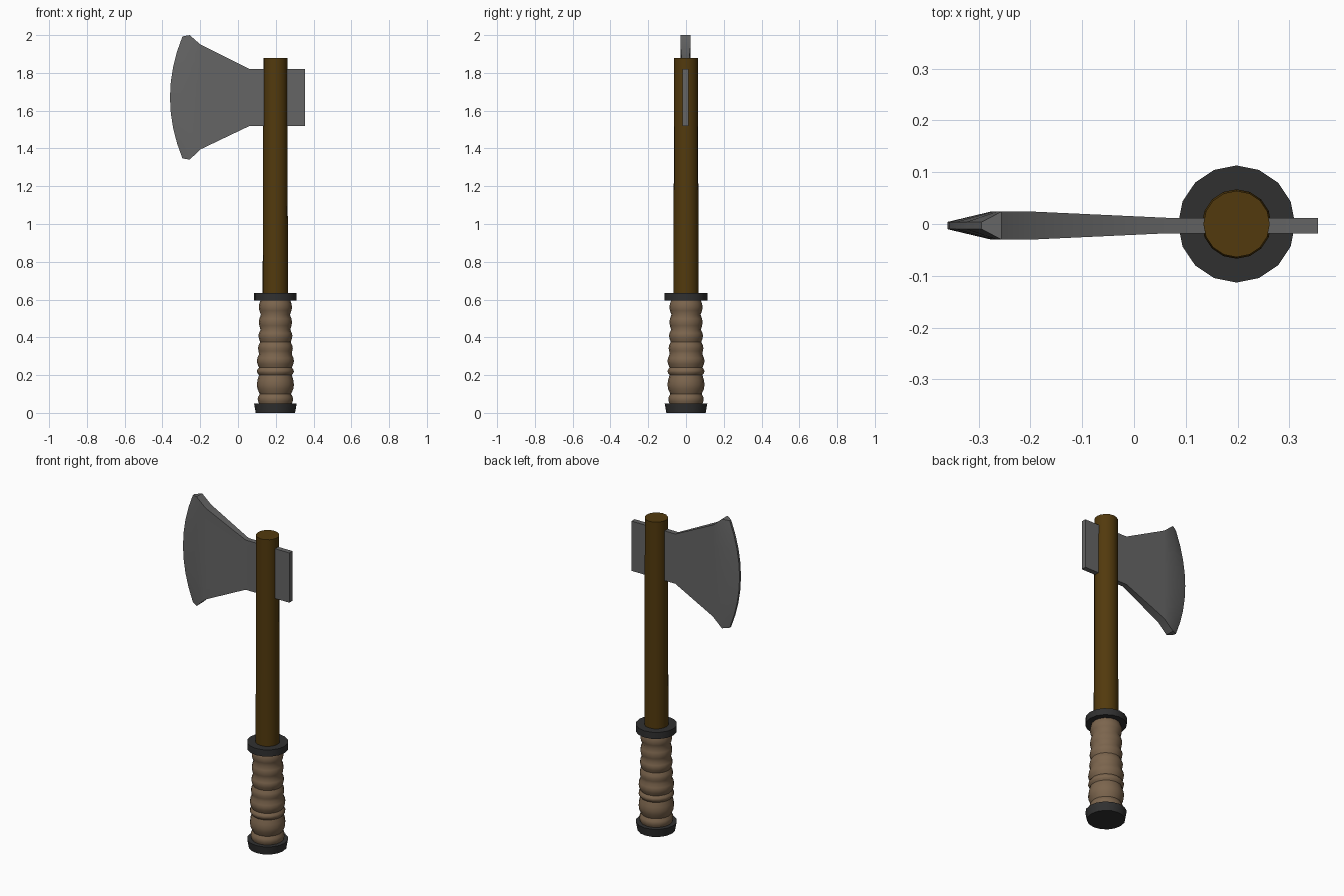
import bpy, bmesh, math

if "Cube" in bpy.data.objects:
    bpy.data.objects.remove(bpy.data.objects["Cube"])

AXIS_X = 0.198   # handle centre line
SIDES = 16


def paint(obj, rgb):
    mat = bpy.data.materials.new(obj.name + "_colour")
    mat.diffuse_color = (*rgb, 1)
    mat.use_nodes = True
    mat.node_tree.nodes["Principled BSDF"].inputs["Base Color"].default_value = mat.diffuse_color
    obj.data.materials.append(mat)


def finish(name, bm, rgb, angle):
    bmesh.ops.recalc_face_normals(bm, faces=bm.faces)
    mesh = bpy.data.meshes.new(name)
    bm.to_mesh(mesh)
    bm.free()
    obj = bpy.data.objects.new(name, mesh)
    bpy.context.collection.objects.link(obj)
    paint(obj, rgb)
    bpy.ops.object.select_all(action='DESELECT')
    obj.select_set(True)
    bpy.context.view_layer.objects.active = obj
    bpy.ops.object.shade_smooth_by_angle(angle=math.radians(angle))
    return obj


def turned(name, profile, rgb, angle=30):
    """Closed turned solid from (radius, z) pairs."""
    bm = bmesh.new()
    rings = []
    for r, z in profile:
        rings.append([bm.verts.new((AXIS_X + r * math.cos(2 * math.pi * i / SIDES),
                                    r * math.sin(2 * math.pi * i / SIDES), z))
                      for i in range(SIDES)])
    for a, b in zip(rings, rings[1:]):
        for i in range(SIDES):
            j = (i + 1) % SIDES
            bm.faces.new((a[i], a[j], b[j], b[i]))
    bm.faces.new(rings[0][::-1])
    bm.faces.new(rings[-1])
    return finish(name, bm, rgb, angle)


# Wooden shaft
turned("shaft", [(0.067, 0.04), (0.067, 0.8), (0.065, 1.1), (0.064, 1.88)],
       (0.085, 0.042, 0.004))

# Dark end cap and collar
DARK = (0.03, 0.03, 0.03)
turned("end_cap", [(0.104, 0.0), (0.113, 0.05)], DARK)
turned("collar", [(0.113, 0.595), (0.113, 0.635)], DARK)

# Wrapped grip: each wrap is a rounded bulge between two grooves
grooves = [0.045, 0.1, 0.2, 0.24, 0.31, 0.375, 0.44, 0.52, 0.6]
bulges = [0.094, 0.098, 0.098, 0.098, 0.092, 0.090, 0.088, 0.088]
profile = [(0.086, grooves[0])]
for lo, hi, r in zip(grooves, grooves[1:], bulges):
    h = hi - lo
    profile += [(r - 0.003, lo + h * 0.27), (r, lo + h * 0.5),
                (r - 0.003, lo + h * 0.73), (r - 0.011, hi)]
turned("grip", profile, (0.2, 0.13, 0.075), 40)

# Axe head: columns from poll to cutting edge
# (x at the ends, extra x at mid height, z low, z high, half thickness)
columns = [(0.355, 0.0, 1.52, 1.82, 0.015),
           (0.063, 0.0, 1.52, 1.82, 0.015),
           (-0.197, 0.0, 1.396, 1.949, 0.027),
           (-0.256, -0.02, 1.341, 2.0, 0.027),
           (-0.294, -0.066, 1.347, 1.993, 0.007)]
ROWS = 8
MID_Y = -0.003
bm = bmesh.new()
grid = {}
for c, (x, bow, lo, hi, t) in enumerate(columns):
    for r in range(ROWS + 1):
        f = r / ROWS
        px = x + bow * (1 - (2 * f - 1) ** 2)
        for s in (-1, 1):
            grid[c, r, s] = bm.verts.new((px, MID_Y + s * t, lo + (hi - lo) * f))
last = len(columns) - 1
for c in range(last):
    for r in range(ROWS):          # two cheeks
        for s in (-1, 1):
            bm.faces.new((grid[c, r, s], grid[c + 1, r, s],
                          grid[c + 1, r + 1, s], grid[c, r + 1, s]))
    for r in (0, ROWS):            # lower and upper rims
        bm.faces.new((grid[c, r, -1], grid[c + 1, r, -1],
                      grid[c + 1, r, 1], grid[c, r, 1]))
for c in (0, last):                # poll face and cutting edge
    for r in range(ROWS):
        bm.faces.new((grid[c, r, -1], grid[c, r + 1, -1],
                      grid[c, r + 1, 1], grid[c, r, 1]))
finish("axe_head", bm, (0.13, 0.13, 0.13), 30)
